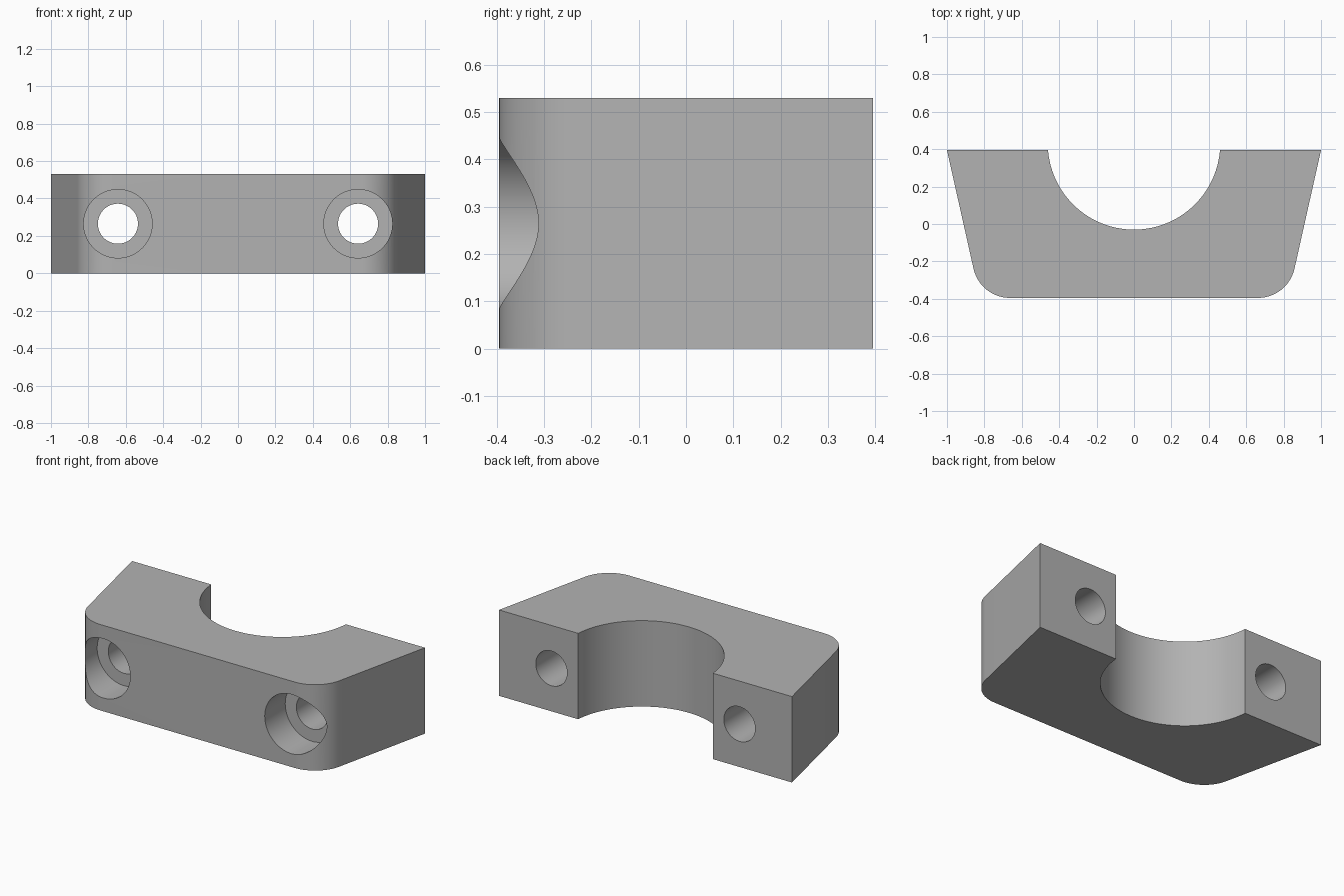
import bpy, bmesh, math
from mathutils import Vector

default = bpy.data.objects.get("Cube")
if default:
    bpy.data.objects.remove(default, do_unlink=True)

HEIGHT, HALF_DEPTH = 0.53, 0.395
CORNER_X, FILLET = 0.823, 0.2
SADDLE_Y, SADDLE_R = 0.431, 0.461
HOLE_X, HOLE_R = 0.642, 0.107
BORE_R, BORE_DEPTH = 0.183, 0.2

grey = bpy.data.materials.new("plain grey")
grey.use_nodes = True
colour = (0.45, 0.45, 0.45, 1)
grey.diffuse_color = colour
grey.node_tree.nodes["Principled BSDF"].inputs["Base Color"].default_value = colour


def arc(cx, cy, r, start, end, steps):
    return [(cx + r * math.cos(start + (end - start) * i / steps),
             cy + r * math.sin(start + (end - start) * i / steps))
            for i in range(steps + 1)]


def cylinder(name, x, radius, y_start, y_end):
    """Cylinder along y, used as a cutter."""
    bpy.ops.mesh.primitive_cylinder_add(
        vertices=96, radius=radius, depth=y_end - y_start,
        location=(x, (y_start + y_end) / 2, HEIGHT / 2),
        rotation=(math.pi / 2, 0, 0))
    ob = bpy.context.object
    ob.name = name
    ob.hide_render = True
    return ob


# Right-hand half of the outline: saddle arc, flat, sloped side, rounded corner
lean = math.atan2(1 - CORNER_X, 2 * HALF_DEPTH)
tangent = FILLET * math.tan((math.pi / 2 - lean) / 2)
edge_angle = math.asin((HALF_DEPTH - SADDLE_Y) / SADDLE_R)
half = arc(0, SADDLE_Y, SADDLE_R, -math.pi / 2, edge_angle, 48)
half.append((1, HALF_DEPTH))
half += arc(CORNER_X - tangent, FILLET - HALF_DEPTH, FILLET, -lean, -math.pi / 2, 24)
outline = half + [(-x, y) for x, y in reversed(half[1:])]

# Extruded clamp body
bm = bmesh.new()
face = bm.faces.new([bm.verts.new((x, y, 0)) for x, y in outline])
extruded = bmesh.ops.extrude_face_region(bm, geom=[face])
top = [v for v in extruded["geom"] if isinstance(v, bmesh.types.BMVert)]
bmesh.ops.translate(bm, verts=top, vec=Vector((0, 0, HEIGHT)))
bmesh.ops.recalc_face_normals(bm, faces=bm.faces)
mesh = bpy.data.meshes.new("clamp_body")
bm.to_mesh(mesh)
bm.free()
body = bpy.data.objects.new("clamp_body", mesh)
bpy.context.collection.objects.link(body)
mesh.materials.append(grey)

# Counterbored bolt holes on both sides
cutters = []
for side, x in (("left", HOLE_X), ("right", -HOLE_X)):
    cutters.append(cylinder(side + "_bolt_hole_cutter", x, HOLE_R, -0.6, 0.6))
    cutters.append(cylinder(side + "_counterbore_cutter", x, BORE_R,
                            -0.6, BORE_DEPTH - HALF_DEPTH))

bpy.ops.object.select_all(action='DESELECT')
body.select_set(True)
bpy.context.view_layer.objects.active = body
for cutter in cutters:
    mod = body.modifiers.new(cutter.name, 'BOOLEAN')
    mod.operation = 'DIFFERENCE'
    mod.solver = 'EXACT'
    mod.object = cutter
    bpy.ops.object.modifier_apply(modifier=mod.name)
for cutter in cutters:
    bpy.data.objects.remove(cutter, do_unlink=True)

bpy.ops.object.shade_smooth_by_angle(angle=math.radians(30))
